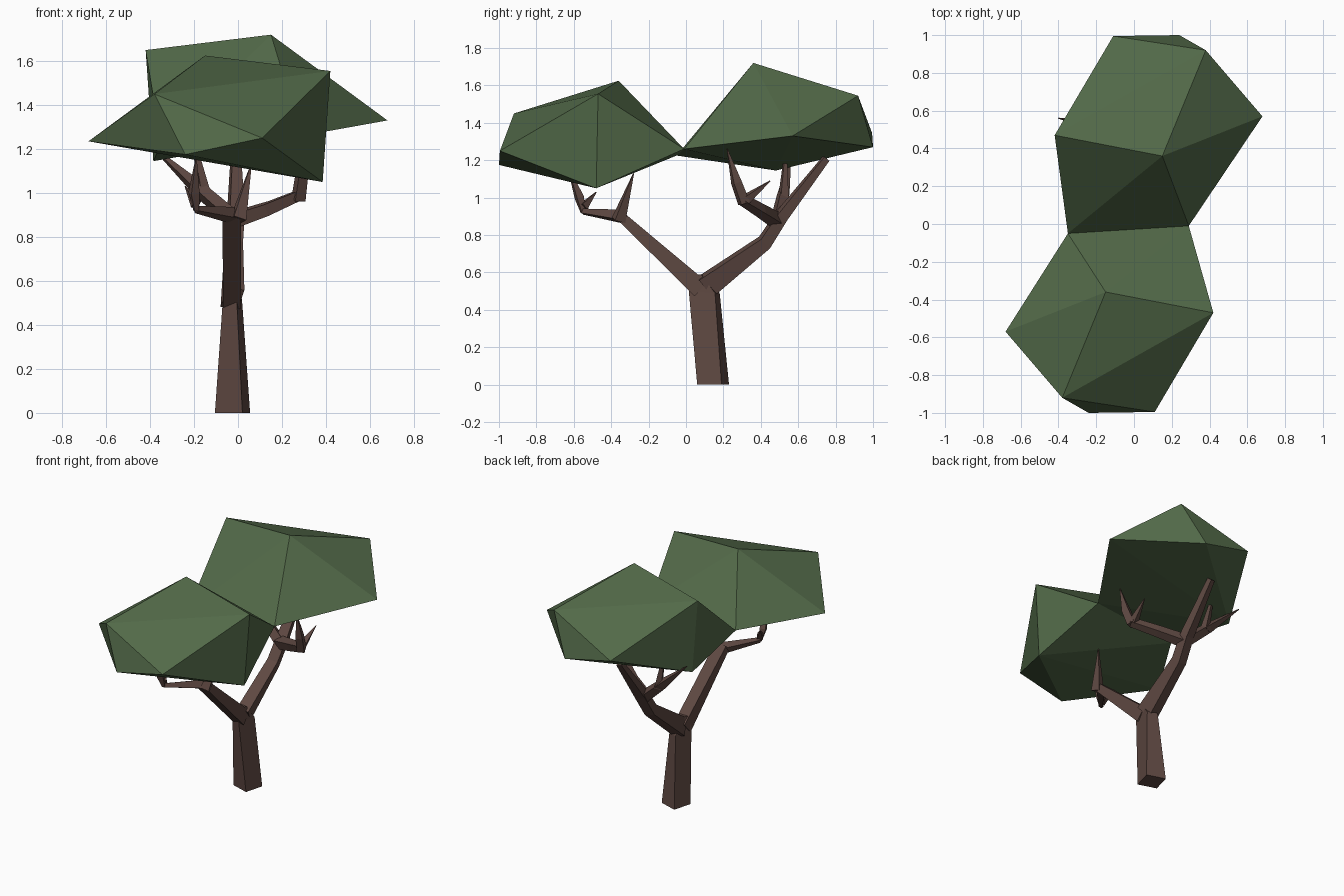
import bpy, bmesh, math
from mathutils import Vector

cube = bpy.data.objects.get("Cube")
if cube:
    bpy.data.objects.remove(cube, do_unlink=True)


def material(name, rgb):
    m = bpy.data.materials.new(name)
    m.use_nodes = True
    m.diffuse_color = (*rgb, 1)
    bsdf = m.node_tree.nodes["Principled BSDF"]
    bsdf.inputs["Base Color"].default_value = (*rgb, 1)
    bsdf.inputs["Roughness"].default_value = 0.9
    return m


bark = material("bark_brown", (0.112, 0.065, 0.054))
leaf = material("leaf_green", (0.084, 0.141, 0.065))


def finish(name, bm, mat):
    bmesh.ops.recalc_face_normals(bm, faces=bm.faces)
    mesh = bpy.data.meshes.new(name)
    bm.to_mesh(mesh)
    bm.free()
    mesh.materials.append(mat)
    ob = bpy.data.objects.new(name, mesh)
    bpy.context.collection.objects.link(ob)
    return ob


def loft(name, rings, mat):
    """Skin four-sided rings into a closed solid."""
    bm = bmesh.new()
    vs = [[bm.verts.new(p) for p in ring] for ring in rings]
    for a, b in zip(vs, vs[1:]):
        for i in range(4):
            j = (i + 1) % 4
            bm.faces.new((a[i], a[j], b[j], b[i]))
    bm.faces.new(vs[0])
    bm.faces.new(vs[-1])
    return finish(name, bm, mat)


def limb(name, path, sizes, roll=0):
    """Tapered square branch; sizes are (width, thickness) at each point."""
    pts = [Vector(p) for p in path]
    overall = (pts[-1] - pts[0]).normalized()
    ref = Vector((0, 0, 1)) if abs(overall.x) > 0.75 else Vector((1, 0, 0))
    rings = []
    for i, p in enumerate(pts):
        t = (pts[min(i + 1, len(pts) - 1)] - pts[max(i - 1, 0)]).normalized()
        u = (ref - t * ref.dot(t)).normalized()
        v = t.cross(u)
        c, s = math.cos(math.radians(roll)), math.sin(math.radians(roll))
        u, v = u * c + v * s, v * c - u * s
        w, h = sizes[i][0] / 2, sizes[i][1] / 2
        rings.append([p + u * w * a + v * h * b
                      for a, b in ((1, 1), (-1, 1), (-1, -1), (1, -1))])
    return loft(name, rings, bark)


def twig(name, path, start, end=0.004, mid=None):
    n = len(path) - 1
    r = [start + (end - start) * i / n for i in range(n + 1)]
    if mid:
        r[1] = mid
    return limb(name, path, [(k, k) for k in r], 20)


# Trunk: turned square post leaning forward, ending in the fork
loft("trunk", [
    [(0.02, 0.06, 0), (0.055, 0.19, 0), (-0.07, 0.23, 0), (-0.105, 0.10, 0)],
    [(-0.005, 0.015, 0.5), (0.02, 0.155, 0.49), (-0.045, 0.18, 0.49), (-0.07, 0.04, 0.5)],
    [(-0.005, 0.045, 0.59), (0.01, 0.08, 0.59), (-0.045, 0.09, 0.59), (-0.065, 0.05, 0.59)],
], bark)

# Main limbs
limb("front_limb", [(-0.028, 0.08, 0.51), (-0.028, -0.36, 0.91)],
     [(0.08, 0.10), (0.085, 0.05)])
limb("back_limb", [(-0.025, 0.10, 0.52), (-0.02, 0.42, 0.76),
                   (-0.01, 0.51, 0.90), (-0.01, 0.75, 1.21)],
     [(0.08, 0.12), (0.07, 0.07), (0.07, 0.06), (0.035, 0.035)], 15)

# Front twigs
twig("front_upright_twig", [(0.0, -0.36, 0.88), (0.06, -0.28, 1.13)], 0.06)
twig("front_side_twig", [(-0.03, -0.35, 0.90), (-0.19, -0.55, 0.925)], 0.055, 0.025)
twig("front_tip_twig", [(-0.19, -0.55, 0.92), (-0.20, -0.57, 1.0), (-0.19, -0.63, 1.16)],
     0.02, mid=0.04)
twig("front_short_twig", [(-0.19, -0.55, 0.95), (-0.24, -0.48, 1.03)], 0.04)

# Back twigs
twig("back_side_twig", [(-0.01, 0.48, 0.88), (0.14, 0.40, 0.93), (0.28, 0.30, 0.99)],
     0.065, 0.045)
twig("back_tip_twig", [(0.275, 0.31, 0.97), (0.29, 0.27, 1.08), (0.30, 0.22, 1.26)],
     0.05, mid=0.045)
twig("back_short_twig", [(0.27, 0.32, 0.99), (0.29, 0.45, 1.09)], 0.045)
twig("back_right_twig", [(-0.02, 0.49, 0.88), (-0.18, 0.52, 1.02), (-0.40, 0.56, 1.22)],
     0.06, mid=0.05)
twig("back_fork_twig", [(-0.15, 0.52, 0.99), (-0.19, 0.53, 1.18)], 0.045, 0.02)

# Leaf crowns: same faceted lump, turned half round and lowered at the front
crown = [(0.15, 0.36, 1.72), (-0.42, 0.47, 1.65), (0.38, 0.92, 1.545),
         (0.68, 0.57, 1.33), (-0.11, 0.995, 1.345), (0.24, 1.0, 1.27),
         (-0.385, 0.48, 1.145)]
shared = [(0.29, -0.01, 1.26), (-0.35, -0.05, 1.225)]
for name, sign, drop in (("back_crown", 1, 0), ("front_crown", -1, 0.095)):
    bm = bmesh.new()
    for x, y, z in crown:
        bm.verts.new((sign * x, sign * y, z - drop))
    for p in shared:
        bm.verts.new(p)
    bmesh.ops.convex_hull(bm, input=bm.verts)
    finish(name, bm, leaf)
